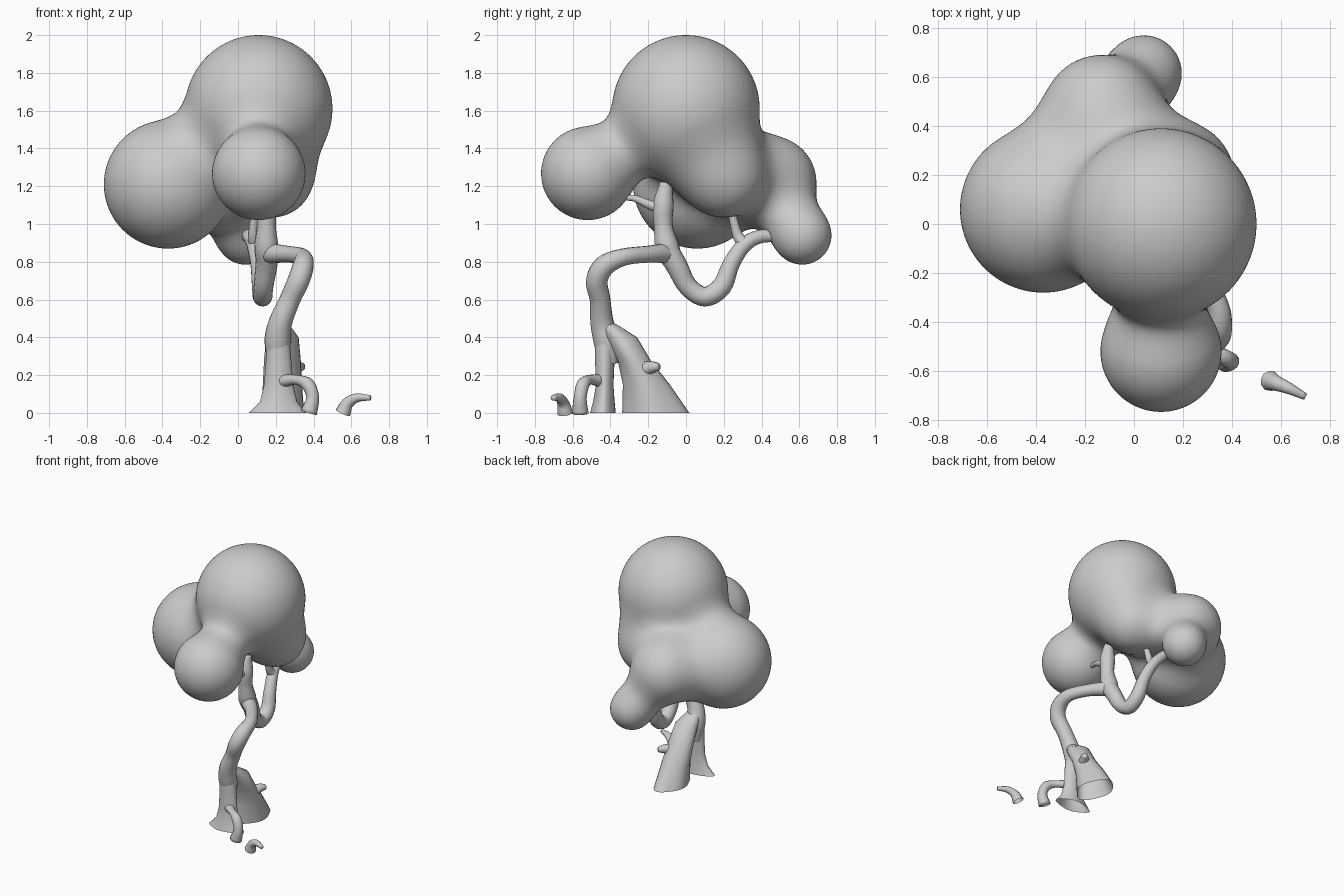
import bpy, bmesh
from math import sin, cos, pi
from mathutils import Vector, Matrix

if "Cube" in bpy.data.objects:
    bpy.data.objects.remove(bpy.data.objects["Cube"])


def finish(name, bm):
    bmesh.ops.recalc_face_normals(bm, faces=bm.faces)
    for f in bm.faces:
        f.smooth = True
    me = bpy.data.meshes.new(name)
    bm.to_mesh(me)
    bm.free()
    ob = bpy.data.objects.new(name, me)
    bpy.context.collection.objects.link(ob)
    return ob


def skin_rings(bm, rings):
    for a, b in zip(rings, rings[1:]):
        n = len(a)
        for i in range(n):
            bm.faces.new((a[i], a[(i + 1) % n], b[(i + 1) % n], b[i]))


def spline(pts, steps):
    """Catmull-Rom through points given as tuples of any length."""
    v = [Vector(p) for p in pts]
    v = [2 * v[0] - v[1]] + v + [2 * v[-1] - v[-2]]
    out = []
    for i in range(1, len(v) - 2):
        a, b, c, d = v[i - 1:i + 3]
        for s in range(steps):
            t = s / steps
            out.append(0.5 * (2 * b + (c - a) * t + (2 * a - 5 * b + 4 * c - d) * t * t
                              + (3 * b - a - 3 * c + d) * t ** 3))
    return out + [v[-2]]


def tube(name, pts, sides=14, steps=5):
    """Round limb through (x, y, z, radius) points, capped at its far end."""
    path = spline(pts, steps)
    pos = [p.to_3d() for p in path]
    bm, rings, side = bmesh.new(), [], Vector((0.9, 0.3, 0.2))
    for i, p in enumerate(pos):
        t = (pos[min(i + 1, len(pos) - 1)] - pos[max(i - 1, 0)]).normalized()
        side = (side - t * side.dot(t)).normalized()
        up = t.cross(side)
        r = path[i][3]
        rings.append([bm.verts.new(p + r * (side * cos(a) + up * sin(a)))
                      for a in (2 * pi * k / sides for k in range(sides))])
    skin_rings(bm, rings)
    bm.faces.new(rings[-1])
    return finish(name, bm)


def root_flare(name, levels, sides=24):
    """Hollow skirt of level oval rings: z, centre x, centre y, radius x, radius y."""
    bm, rings = bmesh.new(), []
    n = len(levels)
    for j, (z, cx, cy, rx, ry) in enumerate(levels):
        ring = []
        for k in range(sides):
            a = 2 * pi * k / sides
            w = 1 + 0.07 * j / n * cos(4 * a + 0.6)
            ring.append(bm.verts.new((cx + rx * w * cos(a), cy + ry * w * sin(a), z)))
        rings.append(ring)
    skin_rings(bm, rings)
    return finish(name, bm)


# Foliage: blended spheres (x, y, z, radius)
BLOBS = [(0.11, 0.0, 1.61, 0.39), (-0.37, 0.06, 1.21, 0.34), (0.11, -0.52, 1.268, 0.247),
         (0.18, 0.2, 1.255, 0.22), (-0.13, 0.445, 1.22, 0.245), (0.04, 0.615, 0.94, 0.155)]
BLOBS = [(Vector(b[:3]), b[3]) for b in BLOBS]
BLEND = 0.19


def field(p):
    d, g = None, None
    for c, r in BLOBS:
        v = p - c
        l = v.length
        e, n = l - r, v / l
        if d is None:
            d, g = e, n
        else:
            h = min(1, max(0, 0.5 + 0.5 * (d - e) / BLEND))
            d, g = d + (e - d) * h - BLEND * h * (1 - h), g.lerp(n, h)
    return d, g


bm = bmesh.new()
for c, r in BLOBS:
    bmesh.ops.create_icosphere(bm, subdivisions=4, radius=r + 0.02, matrix=Matrix.Translation(c))
raw = finish("foliage_source", bm)
mod = raw.modifiers.new("merge", 'REMESH')
mod.mode = 'VOXEL'
mod.voxel_size = 0.024
merged = bpy.data.meshes.new_from_object(raw.evaluated_get(bpy.context.evaluated_depsgraph_get()))
bm = bmesh.new()
bm.from_mesh(merged)
bpy.data.objects.remove(raw)
for _ in range(5):
    bmesh.ops.smooth_vert(bm, verts=bm.verts, factor=0.5,
                          use_axis_x=True, use_axis_y=True, use_axis_z=True)
    for v in bm.verts:
        for _ in range(2):
            d, g = field(v.co)
            step = g * (d / max(g.length_squared, 0.1))
            if step.length > 0.05:
                step *= 0.05 / step.length
            v.co -= step
finish("foliage", bm)

# Trunk and the upright limb
tube("trunk", [(0.21, -0.41, 0.26, 0.05), (0.21, -0.42, 0.38, 0.07), (0.225, -0.445, 0.48, 0.062),
               (0.275, -0.455, 0.6, 0.055), (0.32, -0.472, 0.7, 0.058), (0.345, -0.43, 0.78, 0.056),
               (0.34, -0.33, 0.825, 0.046), (0.26, -0.2, 0.84, 0.045), (0.16, -0.1, 0.845, 0.055)])
tube("upright_limb", [(0.15, -0.07, 0.8, 0.055), (0.15, -0.1, 0.88, 0.064), (0.15, -0.12, 0.99, 0.05),
                      (0.15, -0.12, 1.1, 0.055), (0.15, -0.105, 1.22, 0.032)])
# Hanging limb that dips and rises to the small back blob
tube("hanging_limb", [(0.16, -0.11, 0.88, 0.06), (0.15, -0.05, 0.78, 0.058), (0.135, 0.01, 0.67, 0.052),
                      (0.13, 0.1, 0.615, 0.052), (0.125, 0.19, 0.67, 0.052), (0.11, 0.24, 0.79, 0.045),
                      (0.085, 0.31, 0.89, 0.04), (0.06, 0.4, 0.935, 0.036), (0.04, 0.52, 0.93, 0.03)])
# Twigs
tube("front_twig", [(0.15, -0.13, 1.08, 0.03), (0.15, -0.2, 1.105, 0.024),
                    (0.14, -0.27, 1.135, 0.018), (0.13, -0.33, 1.14, 0.014)], 10)
tube("back_twig", [(0.085, 0.3, 0.9, 0.035), (0.08, 0.27, 0.95, 0.027), (0.09, 0.24, 1.07, 0.02)], 10)

# Flared roots, open at the ground
root_flare("front_root", [(0.42, 0.21, -0.425, 0.06, 0.055), (0.3, 0.215, -0.43, 0.065, 0.052),
                          (0.15, 0.215, -0.43, 0.075, 0.045), (0.06, 0.215, -0.435, 0.095, 0.055),
                          (0, 0.21, -0.44, 0.145, 0.065)])
root_flare("back_root", [(0.47, 0.22, -0.42, 0.05, 0.05), (0.4, 0.235, -0.345, 0.085, 0.085),
                         (0.28, 0.235, -0.275, 0.095, 0.085), (0.15, 0.235, -0.21, 0.1, 0.12),
                         (0, 0.235, -0.16, 0.11, 0.17)])
# Stub and arching surface roots
tube("root_stub", [(0.27, -0.25, 0.22, 0.045), (0.31, -0.19, 0.24, 0.035), (0.34, -0.145, 0.245, 0.02)], 10)
tube("arched_root", [(0.24, -0.45, 0.17, 0.035), (0.31, -0.51, 0.175, 0.026), (0.37, -0.545, 0.15, 0.035),
                     (0.395, -0.56, 0.08, 0.035), (0.375, -0.56, 0, 0.045)], 12)
tube("outer_root", [(0.555, -0.64, 0, 0.042), (0.58, -0.65, 0.05, 0.032),
                    (0.63, -0.67, 0.08, 0.024), (0.7, -0.705, 0.08, 0.014)], 10)
